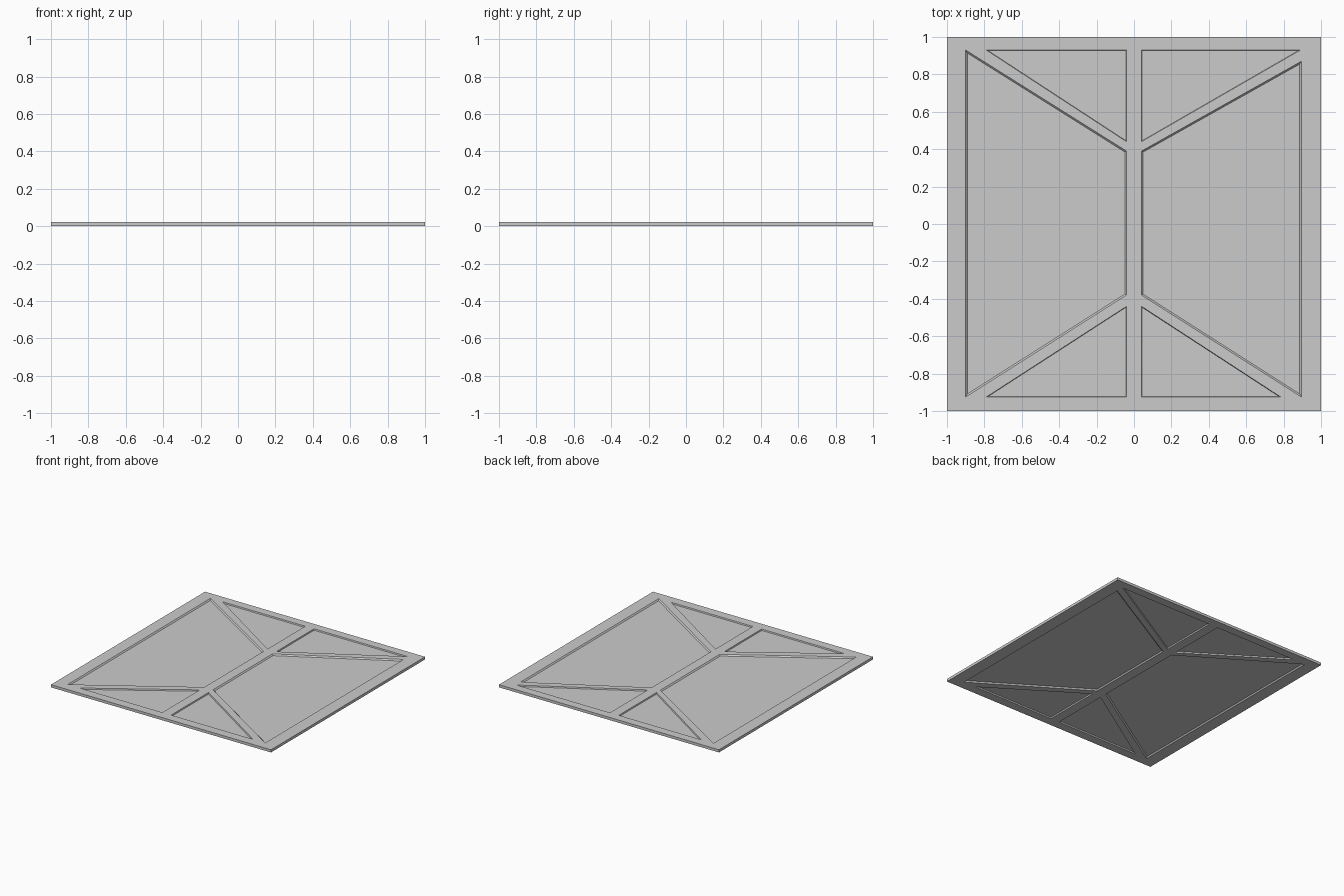
import bpy
import bmesh
from mathutils import Vector

cube = bpy.data.objects.get("Cube")
if cube:
    bpy.data.objects.remove(cube, do_unlink=True)

THICK = 0.022
MID = THICK / 2
PANE = 0.001  # half thickness left between opposite recesses

grey = bpy.data.materials.new("light_grey")
grey.use_nodes = True
grey.diffuse_color = (0.6, 0.6, 0.6, 1)
grey.node_tree.nodes["Principled BSDF"].inputs["Base Color"].default_value = (0.6, 0.6, 0.6, 1)


def inset(points, d):
    """Offset a counter-clockwise polygon inwards by d."""
    result = []
    for i, p in enumerate(points):
        p = Vector(p)
        a = (p - Vector(points[i - 1])).normalized()
        b = (Vector(points[(i + 1) % len(points)]) - p).normalized()
        na, nb = Vector((-a.y, a.x)), Vector((-b.y, b.x))
        result.append(p + (na + nb) * d / (1 + na.dot(nb)))
    return result


def prism(name, low, high, z0, z1):
    """Closed solid between two matching outlines."""
    bm = bmesh.new()
    lo = [bm.verts.new((p[0], p[1], z0)) for p in low]
    hi = [bm.verts.new((p[0], p[1], z1)) for p in high]
    bm.faces.new(lo[::-1])
    bm.faces.new(hi)
    for i in range(len(lo)):
        j = (i + 1) % len(lo)
        bm.faces.new((lo[i], lo[j], hi[j], hi[i]))
    bmesh.ops.recalc_face_normals(bm, faces=bm.faces)
    mesh = bpy.data.meshes.new(name)
    bm.to_mesh(mesh)
    bm.free()
    mesh.materials.append(grey)
    obj = bpy.data.objects.new(name, mesh)
    bpy.context.collection.objects.link(obj)
    return obj


# Square slab
square = [(-1, -1), (1, -1), (1, 1), (-1, 1)]
panel = prism("panel", square, square, 0, THICK)

# Recess outlines (counter-clockwise) and the run of their sloping walls
recesses = {
    "left_field": ([(-0.9, 0.93), (-0.9, -0.925), (-0.04, -0.38), (-0.04, 0.39)], 0.009),
    "right_field": ([(0.04, 0.39), (0.04, -0.38), (0.895, -0.925), (0.895, 0.87)], 0.009),
    "back_left_triangle": ([(-0.79, 0.93), (-0.04, 0.44), (-0.04, 0.93)], 0.003),
    "back_right_triangle": ([(0.04, 0.44), (0.89, 0.93), (0.04, 0.93)], 0.003),
    "front_left_triangle": ([(-0.79, -0.925), (-0.04, -0.925), (-0.04, -0.44)], 0.003),
    "front_right_triangle": ([(0.04, -0.925), (0.785, -0.925), (0.04, -0.44)], 0.003),
}

# Sink each recess into both faces of the slab
cutters = []
for name, (outline, run) in recesses.items():
    wide, narrow = inset(outline, -run), inset(outline, run)
    cutters.append(prism(name + "_top", narrow, wide, MID + PANE, 2 * THICK - MID - PANE))
    cutters.append(prism(name + "_bottom", wide, narrow, MID + PANE - THICK, MID - PANE))

for cutter in cutters:
    mod = panel.modifiers.new("recess", "BOOLEAN")
    mod.operation = "DIFFERENCE"
    mod.solver = "EXACT"
    mod.object = cutter
bpy.context.view_layer.objects.active = panel
panel.select_set(True)
for mod in list(panel.modifiers):
    bpy.ops.object.modifier_apply(modifier=mod.name)
for cutter in cutters:
    bpy.data.objects.remove(cutter, do_unlink=True)
